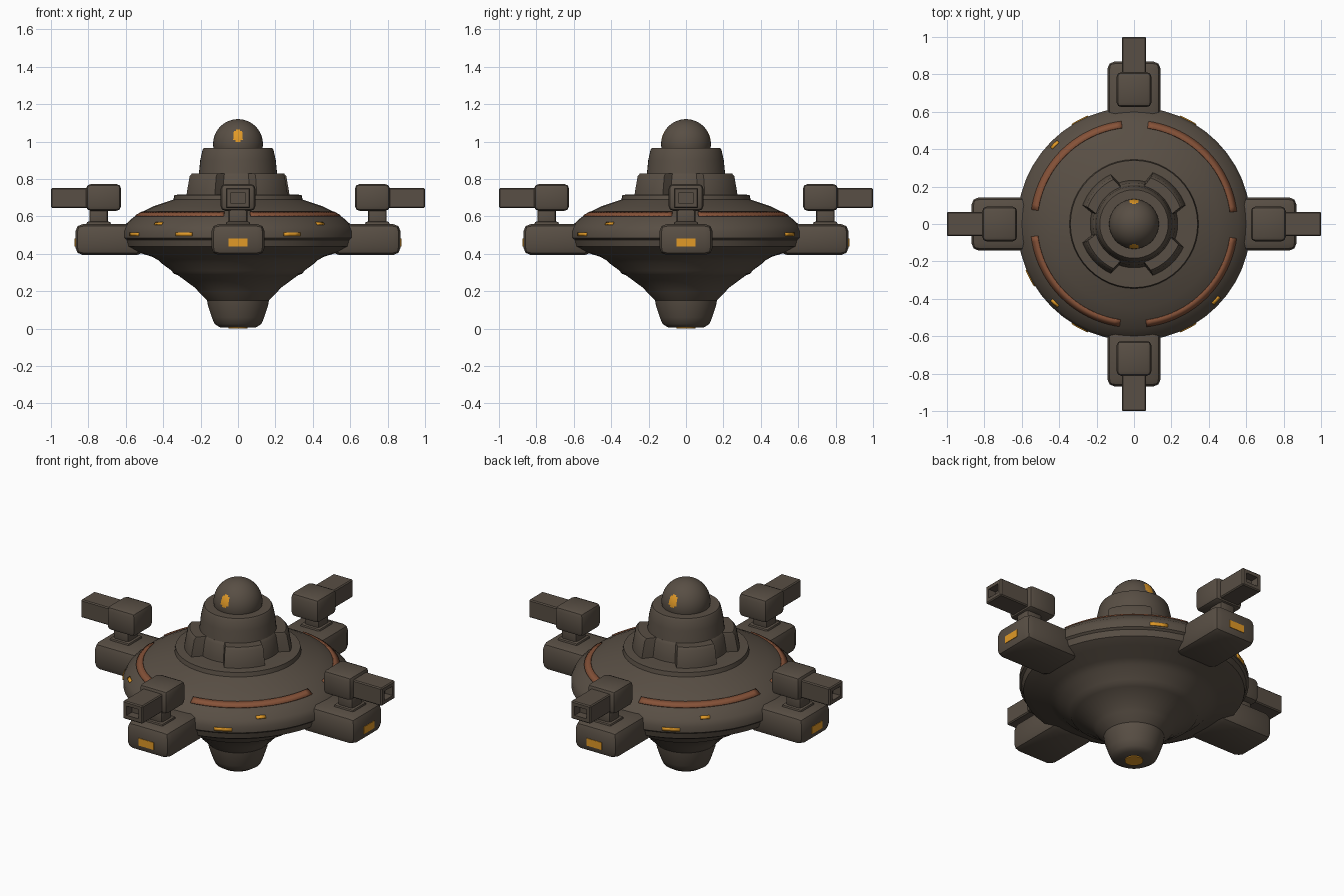
import bpy, bmesh, math
from mathutils import Matrix

if "Cube" in bpy.data.objects:
    bpy.data.objects.remove(bpy.data.objects["Cube"])


def material(name, rgb):
    m = bpy.data.materials.new(name)
    m.diffuse_color = (*rgb, 1)
    m.use_nodes = True
    m.node_tree.nodes["Principled BSDF"].inputs["Base Color"].default_value = m.diffuse_color
    return m


BROWN = material("dark_brown_metal", (0.098, 0.077, 0.058))
RUST = material("rust_stripe", (0.24, 0.085, 0.04))
AMBER = material("amber_light", (0.75, 0.32, 0.02))


def finish(name, bm, mats, angle=35):
    bmesh.ops.recalc_face_normals(bm, faces=bm.faces[:])
    me = bpy.data.meshes.new(name)
    bm.to_mesh(me)
    bm.free()
    ob = bpy.data.objects.new(name, me)
    bpy.context.collection.objects.link(ob)
    for m in mats:
        me.materials.append(m)
    bpy.ops.object.select_all(action='DESELECT')
    ob.select_set(True)
    bpy.context.view_layer.objects.active = ob
    bpy.ops.object.shade_smooth_by_angle(angle=math.radians(angle))
    return ob


def revolve(name, profile, mat, sides=48, scale=lambda a: 1.0):
    """Capped solid of revolution; scale varies the radius by angle."""
    bm = bmesh.new()
    rings = []
    for r, z in profile:
        ring = []
        for i in range(sides):
            a = 2 * math.pi * i / sides
            k = r * scale(a)
            ring.append(bm.verts.new((k * math.cos(a), k * math.sin(a), z)))
        rings.append(ring)
    for lo, hi in zip(rings, rings[1:]):
        for i in range(sides):
            j = (i + 1) % sides
            bm.faces.new((lo[i], lo[j], hi[j], hi[i]))
    bm.faces.new(rings[0][::-1])
    bm.faces.new(rings[-1])
    return finish(name, bm, [mat])


def arc_plate(name, p0, p1, a0, a1, mat):
    """Thin plate following the hull between two profile points."""
    bm = bmesh.new()
    n = max(2, int(abs(a1 - a0) / 3))
    rows = []
    for i in range(n + 1):
        a = math.radians(a0 + (a1 - a0) * i / n)
        rows.append([bm.verts.new((r * math.cos(a), r * math.sin(a), z)) for r, z in (p0, p1)])
    for u, v in zip(rows, rows[1:]):
        bm.faces.new((u[0], v[0], v[1], u[1]))
    ob = finish(name, bm, [mat])
    mod = ob.modifiers.new("thickness", 'SOLIDIFY')
    mod.thickness = 0.009
    mod.offset = 0


def box(name, x, y, z, turn, mat, bevel=0.0, segs=2, bore=False):
    """Box from ranges, built along +x and turned about z."""
    bm = bmesh.new()
    bmesh.ops.create_cube(bm, size=1)
    for v in bm.verts:
        v.co = [(lo + hi) / 2 + c * (hi - lo) for (lo, hi), c in zip((x, y, z), v.co)]
    if bevel:
        bmesh.ops.bevel(bm, geom=bm.edges[:], offset=bevel, segments=segs,
                        profile=0.5, affect='EDGES')
    if bore:  # sunken muzzle
        end = max(bm.faces, key=lambda f: f.calc_center_median().x)
        bmesh.ops.inset_region(bm, faces=[end], thickness=0.028)
        for v in bmesh.ops.extrude_face_region(bm, geom=[end])['geom']:
            if isinstance(v, bmesh.types.BMVert):
                v.co.x -= 0.05
        if end.is_valid:
            bm.faces.remove(end)
    bm.transform(Matrix.Rotation(math.radians(turn), 4, 'Z'))
    return finish(name, bm, [mat])


# Saucer hull with stepped lower cone and raised collar
revolve("hull", [
    (0.095, 0.006), (0.125, 0.025), (0.14, 0.06), (0.16, 0.12), (0.165, 0.15),
    (0.21, 0.195), (0.225, 0.215), (0.32, 0.285), (0.345, 0.295), (0.355, 0.31),
    (0.41, 0.35), (0.425, 0.365), (0.46, 0.385), (0.55, 0.412), (0.602, 0.44),
    (0.612, 0.475), (0.625, 0.485), (0.625, 0.52), (0.61, 0.55), (0.56, 0.595),
    (0.50, 0.63), (0.45, 0.655), (0.345, 0.69), (0.34, 0.715), (0.295, 0.718)], BROWN)


# Lobed tier with a notch on each side
def notch(a):
    d = abs((a + math.pi / 4) % (math.pi / 2) - math.pi / 4)
    return 0.80 if d < math.radians(20) else 1.0


revolve("lobed_tier", [(0.295, 0.70), (0.29, 0.735), (0.275, 0.815), (0.262, 0.83)],
        BROWN, 72, notch)

# Upper tier
revolve("upper_tier", [(0.215, 0.80), (0.208, 0.84), (0.202, 0.90), (0.19, 0.955),
                       (0.183, 0.966)], BROWN)

# Dome with front and back eyes
bm = bmesh.new()
bmesh.ops.create_uvsphere(bm, u_segments=64, v_segments=40, radius=0.133)
for f in bm.faces:
    c = f.calc_center_median()
    if (c.x / 0.029) ** 2 + ((c.z - 0.042) / 0.033) ** 2 < 1:
        f.material_index = 1
bm.transform(Matrix.Translation((0, 0, 0.987)))
finish("dome", bm, [BROWN, AMBER])

# Lamp under the hull
revolve("bottom_lamp", [(0.05, 0.0), (0.05, 0.008)], AMBER, 24)

# Painted stripe, one arc per quadrant
for q in range(4):
    arc_plate("stripe", (0.552, 0.6015), (0.517, 0.622), q * 90 + 7, q * 90 + 82, RUST)

# Rim windows and small hull lights
for a in (62.5, 117.5, 242.5, 297.5, 207.5):
    arc_plate("rim_window", (0.626, 0.495), (0.626, 0.514), a - 4.5, a + 4.5, AMBER)
for a in (135, 225, 317):
    arc_plate("hull_light", (0.606, 0.556), (0.592, 0.568), a - 2.5, a + 2.5, AMBER)

# Four arms, each with a turret
for side, turn in (("right", 0), ("back", 90), ("left", 180), ("front", 270)):
    box(side + "_arm", (0.50, 0.87), (-0.143, 0.143), (0.393, 0.56), turn, BROWN, 0.042)
    box(side + "_arm_light", (0.862, 0.873), (-0.05, 0.05), (0.438, 0.482), turn, AMBER)
    box(side + "_turret_foot", (0.68, 0.81), (-0.065, 0.065), (0.545, 0.572), turn, BROWN, 0.01)
    box(side + "_turret_neck", (0.695, 0.795), (-0.05, 0.05), (0.55, 0.65), turn, BROWN, 0.015)
    box(side + "_turret_head", (0.625, 0.812), (-0.093, 0.093), (0.63, 0.773), turn, BROWN, 0.025)
    box(side + "_barrel", (0.70, 1.0), (-0.065, 0.065), (0.645, 0.752), turn, BROWN, 0.006, 1, True)
